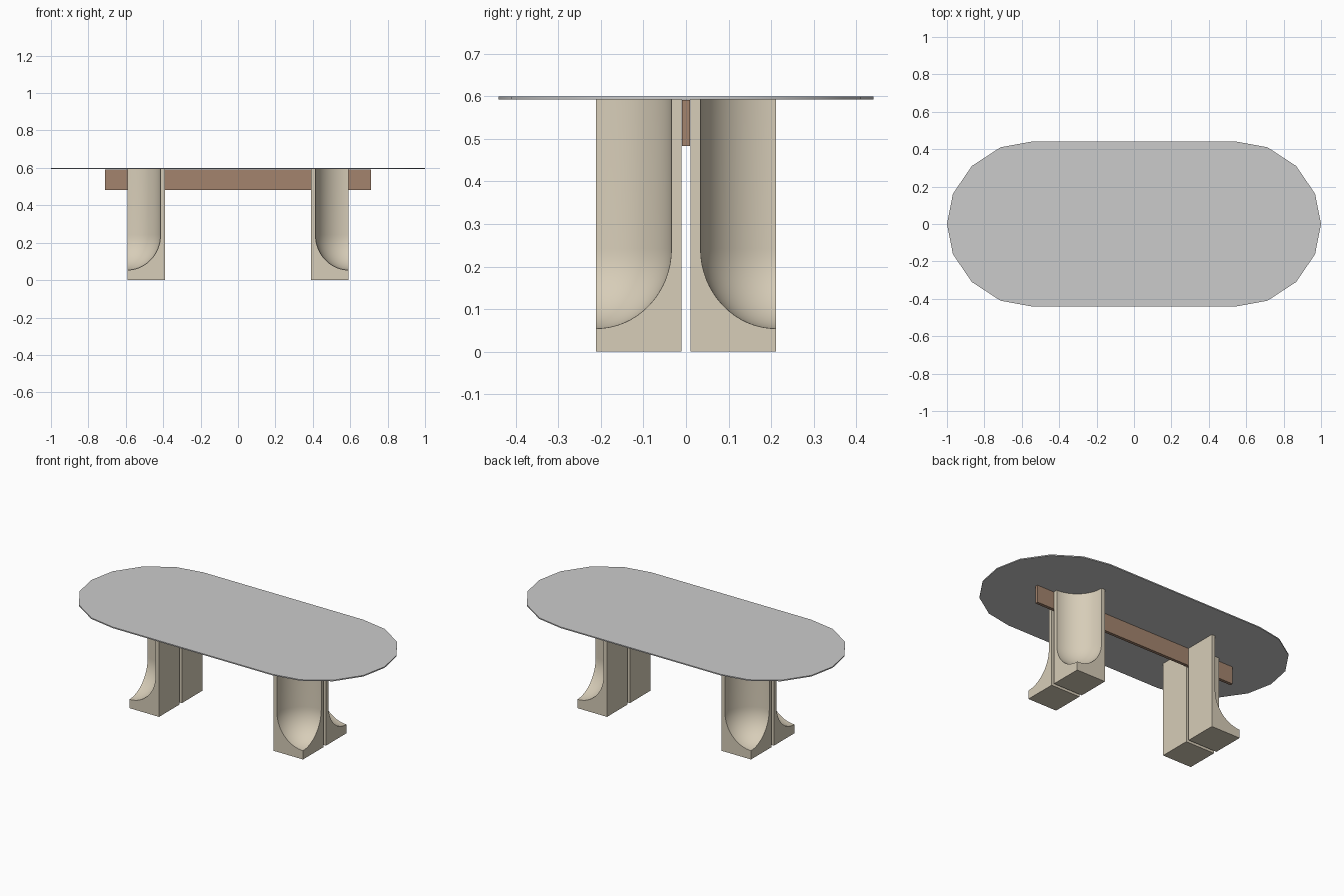
import bpy, bmesh, math
from mathutils import Matrix, Vector

cube = bpy.data.objects.get("Cube")
if cube:
    bpy.data.objects.remove(cube, do_unlink=True)


def material(name, rgb):
    mat = bpy.data.materials.new(name)
    mat.use_nodes = True
    mat.diffuse_color = (*rgb, 1)
    bsdf = next(n for n in mat.node_tree.nodes if n.type == 'BSDF_PRINCIPLED')
    bsdf.inputs["Base Color"].default_value = (*rgb, 1)
    return mat


grey = material("grey top", (0.60, 0.60, 0.60))
beige = material("beige stone", (0.68, 0.61, 0.48))
brown = material("brown wood", (0.37, 0.23, 0.155))


def add_object(name, bm, mat):
    bmesh.ops.recalc_face_normals(bm, faces=bm.faces)
    mesh = bpy.data.meshes.new(name)
    bm.to_mesh(mesh)
    bm.free()
    mesh.materials.append(mat)
    obj = bpy.data.objects.new(name, mesh)
    bpy.context.collection.objects.link(obj)
    return obj


def smooth(obj, angle=30):
    obj.data.shade_smooth()
    obj.data.set_sharp_from_angle(angle=math.radians(angle))


def box(name, low, high, mat):
    low, high = Vector(low), Vector(high)
    bm = bmesh.new()
    bmesh.ops.create_cube(bm, size=1, matrix=Matrix.Translation((low + high) / 2)
                          @ Matrix.Diagonal((*(high - low), 1)))
    return add_object(name, bm, mat)


# Thin oval top, faceted round ends
TOP, UNDER = 0.6, 0.593
quarter = [(1, 0), (0.968, 0.162), (0.867, 0.31), (0.714, 0.41), (0.545, 0.441)]
half = quarter + [(-x, y) for x, y in reversed(quarter)]
outline = half + [(-x, -y) for x, y in half[1:-1]]
bm = bmesh.new()
face = bm.faces.new([bm.verts.new((x, y, UNDER)) for x, y in outline])
ext = bmesh.ops.extrude_face_region(bm, geom=[face])
bmesh.ops.translate(bm, vec=(0, 0, TOP - UNDER),
                    verts=[v for v in ext["geom"] if isinstance(v, bmesh.types.BMVert)])
smooth(add_object("table_top", bm, grey))

# Long beam between the leg pairs
box("beam", (-0.712, -0.0095, 0.483), (0.712, 0.0095, 0.592), brown)

# Round-bottomed hollow, centred on the outer corner of a leg
CORNER = (0.592, 0.212)
RADIUS, DEPTH, BOTTOM = 0.178, 0.188, 0.054
SEGMENTS, RINGS = 64, 16
profile = [(RADIUS * math.sin(t), BOTTOM + DEPTH * (1 - math.cos(t)))
           for t in (math.pi / 2 * i / RINGS for i in range(RINGS + 1))]
profile += [(RADIUS, 0.7), (0, 0.7)]
bm = bmesh.new()
verts = [bm.verts.new((r, 0, z)) for r, z in profile]
edges = [bm.edges.new(pair) for pair in zip(verts, verts[1:])]
bmesh.ops.spin(bm, geom=verts + edges, cent=(0, 0, 0), axis=(0, 0, 1),
               angle=math.tau, steps=SEGMENTS)
bmesh.ops.remove_doubles(bm, verts=bm.verts, dist=0.0001)
bmesh.ops.transform(bm, verts=bm.verts, matrix=Matrix.Translation((*CORNER, 0))
                    @ Matrix.Rotation(math.pi / SEGMENTS, 4, 'Z'))
cutter = add_object("hollow_cutter", bm, beige)
cutter.hide_render = True
cutter.hide_set(True)

# Four legs: one block hollowed out, then mirrored both ways
legs = box("legs", (0.39, 0.0105, 0), (*CORNER, UNDER), beige)
cut = legs.modifiers.new("Hollow", 'BOOLEAN')
cut.operation = 'DIFFERENCE'
cut.solver = 'EXACT'
cut.object = cutter
mirror = legs.modifiers.new("Mirror", 'MIRROR')
mirror.use_axis = (True, True, False)
mirror.use_mirror_merge = False
bpy.context.view_layer.update()
result = bpy.data.meshes.new_from_object(
    legs.evaluated_get(bpy.context.evaluated_depsgraph_get()))
legs.modifiers.clear()
legs.data = result
smooth(legs)
bpy.data.objects.remove(cutter, do_unlink=True)
